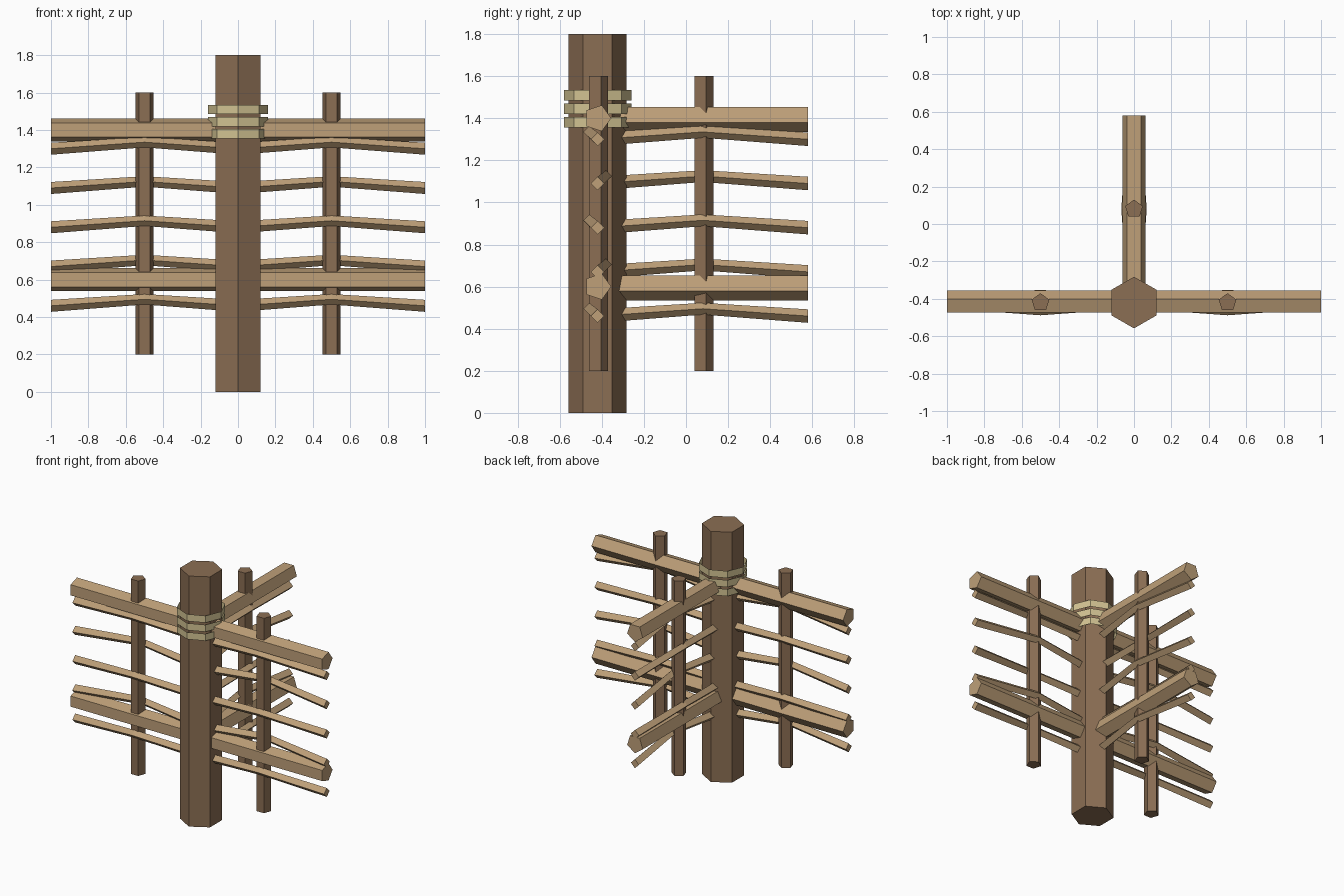
import bpy
import bmesh
from math import cos, sin, pi
from mathutils import Vector

cube = bpy.data.objects.get("Cube")
if cube:
    bpy.data.objects.remove(cube, do_unlink=True)


def material(name, srgb):
    color = [c ** 2.2 for c in srgb] + [1.0]
    mat = bpy.data.materials.new(name)
    mat.use_nodes = True
    mat.diffuse_color = color
    bsdf = mat.node_tree.nodes["Principled BSDF"]
    bsdf.inputs["Base Color"].default_value = color
    bsdf.inputs["Roughness"].default_value = 0.9
    return mat


DARK_WOOD = material("dark wood", (0.54, 0.43, 0.33))
LIGHT_WOOD = material("light wood", (0.74, 0.62, 0.47))
ROPE = material("straw rope", (0.82, 0.76, 0.57))

X, Y, Z = Vector((1, 0, 0)), Vector((0, 1, 0)), Vector((0, 0, 1))
CENTRE = Vector((0, -0.42, 0))


def beam(name, path, radii, sides, u, v, mat, capped=True):
    """Sweep a polygon, first corner towards u, along the path."""
    bm = bmesh.new()
    rings = []
    for point, radius in zip(path, radii):
        ring = []
        for i in range(sides):
            a = 2 * pi * i / sides
            ring.append(bm.verts.new(point + radius * (u * cos(a) + v * sin(a))))
        rings.append(ring)
    for low, high in zip(rings, rings[1:]):
        for i in range(sides):
            j = (i + 1) % sides
            bm.faces.new((low[i], low[j], high[j], high[i]))
    if capped:
        bm.faces.new(rings[0][::-1])
        bm.faces.new(rings[-1])
        bmesh.ops.recalc_face_normals(bm, faces=bm.faces)
    mesh = bpy.data.meshes.new(name)
    bm.to_mesh(mesh)
    bm.free()
    mesh.materials.append(mat)
    obj = bpy.data.objects.new(name, mesh)
    bpy.context.collection.objects.link(obj)
    return obj


def upright(name, base, low, high, radius, sides, mat, capped=True):
    return beam(name, [base + Z * low, base + Z * high], [radius] * 2,
                sides, Y, -X, mat, capped)


# Corner post with open rope bands
upright("corner_post", CENTRE, 0, 1.8, 0.138, 6, DARK_WOOD)
for i in range(3):
    z = 1.38 + 0.065 * i
    upright(f"rope_band_{i + 1}", CENTRE, z - 0.025, z + 0.025,
            0.16, 8, ROPE, capped=False)

# Thick rails: one pair across the front, one pair running back
for label, z in (("lower", 0.6), ("upper", 1.4)):
    mid = CENTRE + Z * z
    beam(f"{label}_front_rail", [mid - X, mid + X], [0.065] * 2, 5, Y, Z, LIGHT_WOOD)
    beam(f"{label}_back_rail", [mid, mid + Y], [0.065] * 2, 5, -Z, X, LIGHT_WOOD)

# Each arm: a stake and five bent slats woven around it
for label, along, side in (("left", X, -Y), ("right", -X, -Y), ("back", Y, X)):
    upright(f"{label}_stake", CENTRE + along * 0.5, 0.2, 1.6, 0.05, 5, DARK_WOOD)
    for i in range(5):
        start = CENTRE + Z * (0.46 + 0.21 * i)
        weave = side * (0.04 if i % 2 == 0 else -0.04)
        bend = start + along * 0.5 + weave + Z * 0.035
        beam(f"{label}_slat_{i + 1}", [start, bend, start + along],
             [0.032, 0.028, 0.032], 4, side, Z, LIGHT_WOOD)
